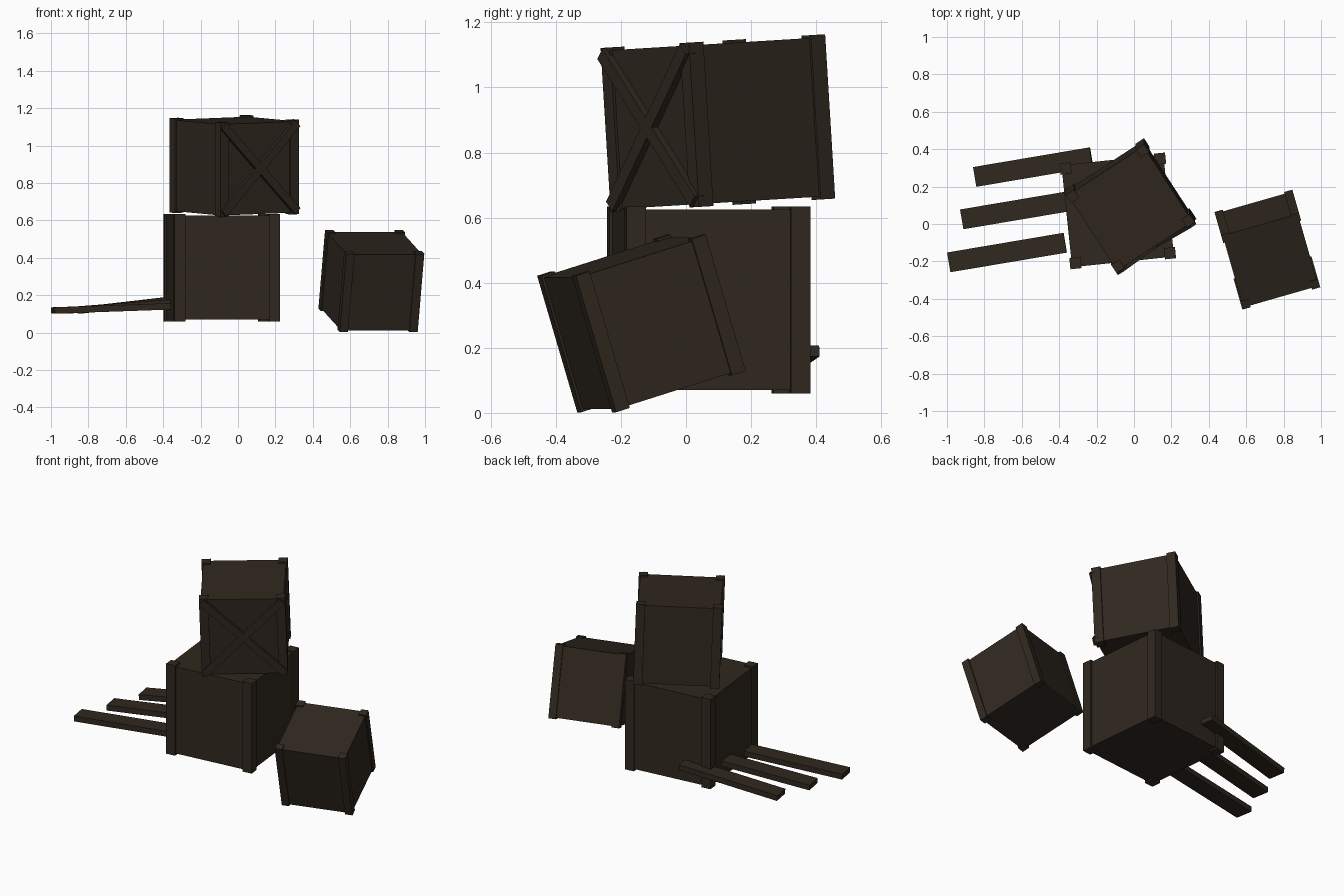
import bpy, bmesh, math
from mathutils import Matrix, Vector

if "Cube" in bpy.data.objects:
    bpy.data.objects.remove(bpy.data.objects["Cube"])

# Single dark timber colour
wood = bpy.data.materials.new("dark_brown_wood")
wood.diffuse_color = (0.029, 0.021, 0.0135, 1.0)
wood.use_nodes = True
wood.node_tree.nodes["Principled BSDF"].inputs["Base Color"].default_value = wood.diffuse_color

# Crate proportions before scaling
WIDTH, HEIGHT, POST, INSET = 0.568, 0.575, 0.06, 0.01


def box(name, size, world, local=Matrix.Identity(4)):
    """Box of a given size, placed by local then world matrix."""
    bm = bmesh.new()
    bmesh.ops.create_cube(bm, size=1.0)
    bm.transform(world @ local @ Matrix.Diagonal((*size, 1.0)))
    mesh = bpy.data.meshes.new(name)
    bm.to_mesh(mesh)
    bm.free()
    mesh.materials.append(wood)
    obj = bpy.data.objects.new(name, mesh)
    bpy.context.collection.objects.link(obj)
    return obj


def rot(degrees, axis):
    return Matrix.Rotation(math.radians(degrees), 4, axis)


def crate(name, centre, rotation, scale, braced=False):
    world = Matrix.Translation(centre) @ rotation @ Matrix.Scale(scale, 4)
    # Panelled body, slightly smaller than the post frame
    body = WIDTH - 2 * INSET
    box(name + "_body", (body, body, HEIGHT - 2 * INSET), world)
    # Corner posts
    off = (WIDTH - POST) / 2
    for sx in (-1, 1):
        for sy in (-1, 1):
            box(name + "_corner_post", (POST, POST, HEIGHT), world,
                Matrix.Translation((sx * off, sy * off, 0)))
    # Crossed braces on the front face
    if braced:
        for angle in (45, -45):
            place = Matrix.Translation((0, -0.28, 0)) @ rot(angle, 'Y')
            box(name + "_cross_brace", (0.755, 0.04, 0.05), world, place)


crate("base_crate", (-0.087, 0.07, 0.3475), rot(6, 'Z'), 1.0)
crate("top_crate", (-0.02, 0.098, 0.89), rot(3.5, 'X') @ rot(33, 'Z'), 0.88, braced=True)
crate("fallen_crate", (0.713, -0.137, 0.275), rot(16, 'Z') @ rot(17, 'X'), 0.763)

# Loose planks: outer end centre and inner end centre
planks = [((-0.99, -0.205, 0.118), (-0.368, -0.10, 0.140)),
          ((-0.92, 0.025, 0.118), (-0.298, 0.13, 0.165)),
          ((-0.85, 0.252, 0.118), (-0.228, 0.357, 0.190))]
for start, end in planks:
    a, b = Vector(start), Vector(end)
    along = (b - a).normalized()
    side = Vector((0, 0, 1)).cross(along).normalized()
    up = along.cross(side)
    frame = Matrix((along, side, up)).transposed().to_4x4()
    box("loose_plank", ((b - a).length, 0.107, 0.034),
        Matrix.Translation((a + b) / 2) @ frame)
